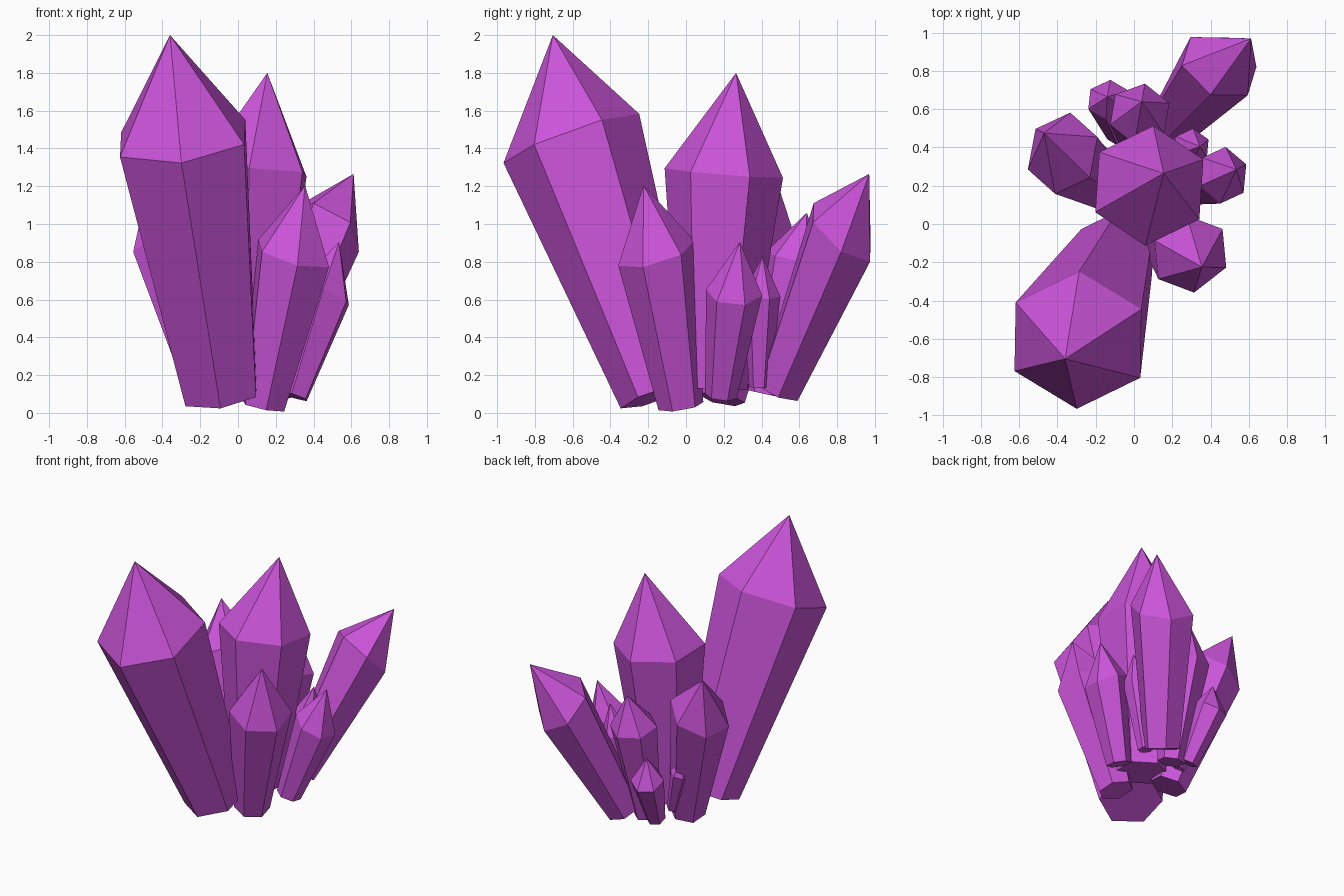
import bpy, bmesh, math
from mathutils import Vector

if "Cube" in bpy.data.objects:
    bpy.data.objects.remove(bpy.data.objects["Cube"])

purple = bpy.data.materials.new("crystal purple")
purple.diffuse_color = (0.60, 0.09, 0.70, 1)
purple.use_nodes = True
purple.node_tree.nodes["Principled BSDF"].inputs["Base Color"].default_value = purple.diffuse_color


def ring(bm, centre, tilt, radius, phase):
    """Hexagon around centre, in the plane whose normal is (tilt x, tilt y, 1)."""
    n = Vector((tilt[0], tilt[1], 1)).normalized()
    c, s = math.cos(math.radians(phase)), math.sin(math.radians(phase))
    u = Vector((c, s, -(tilt[0] * c + tilt[1] * s))).normalized()
    v = n.cross(u)
    c0 = Vector(centre)
    return [bm.verts.new(c0 + radius * (math.cos(i * math.pi / 3) * u + math.sin(i * math.pi / 3) * v))
            for i in range(6)]


def crystal(name, base, shoulder, tip, radius, phase, tilt=None, taper=0.57):
    """Flared hexagonal shaft with a pointed end."""
    axis = Vector(shoulder) - Vector(base)
    lean = (axis.x / axis.z, axis.y / axis.z)
    bm = bmesh.new()
    low = ring(bm, base, lean, radius * taper, phase)
    high = ring(bm, shoulder, tilt or lean, radius, phase)
    top = bm.verts.new(tip)
    bm.faces.new(low[::-1])
    for i in range(6):
        j = (i + 1) % 6
        bm.faces.new((low[i], low[j], high[j], high[i]))
        bm.faces.new((high[i], high[j], top))
    bmesh.ops.recalc_face_normals(bm, faces=bm.faces)
    mesh = bpy.data.meshes.new(name)
    bm.to_mesh(mesh)
    bm.free()
    mesh.materials.append(purple)
    bpy.context.collection.objects.link(bpy.data.objects.new(name, mesh))


# large crystals
crystal("front_left_crystal", (-.09, -.14, .095), (-.293, -.607, 1.453), (-.36, -.705, 2.0), .382, 26, (-.12, -.36))
crystal("centre_crystal", (.05, .145, .13), (.08, .20, 1.27), (.155, .265, 1.80), .315, 26, (.03, .08))

# medium crystals
crystal("front_right_crystal", (.135, -.027, .036), (.295, -.157, .845), (.355, -.225, 1.205), .213, 38, (.28, -.30))
crystal("back_right_crystal", (.165, .49, .12), (.445, .825, .955), (.612, .97, 1.265), .22, -1, (.54, .88))
crystal("left_crystal", (-.145, .19, .075), (-.373, .37, .935), (-.47, .475, 1.245), .217, 25, (-.55, .20))
crystal("back_crystal", (.025, .42, .10), (.03, .575, .81), (.04, .64, 1.06), .165, 20)

# small crystals
crystal("right_small_crystal", (.29, .185, .09), (.465, .255, .638), (.535, .285, .905), .15, 25, (.52, .06))
crystal("right_inner_crystal", (.22, .39, .14), (.30, .40, .62), (.345, .405, .83), .10, 25)
crystal("back_left_small_crystal", (-.08, .47, .11), (-.135, .65, .475), (-.14, .665, .647), .115, 25)
crystal("left_tiny_crystal", (-.12, .33, .14), (-.23, .395, .46), (-.25, .41, .58), .068, 25)
